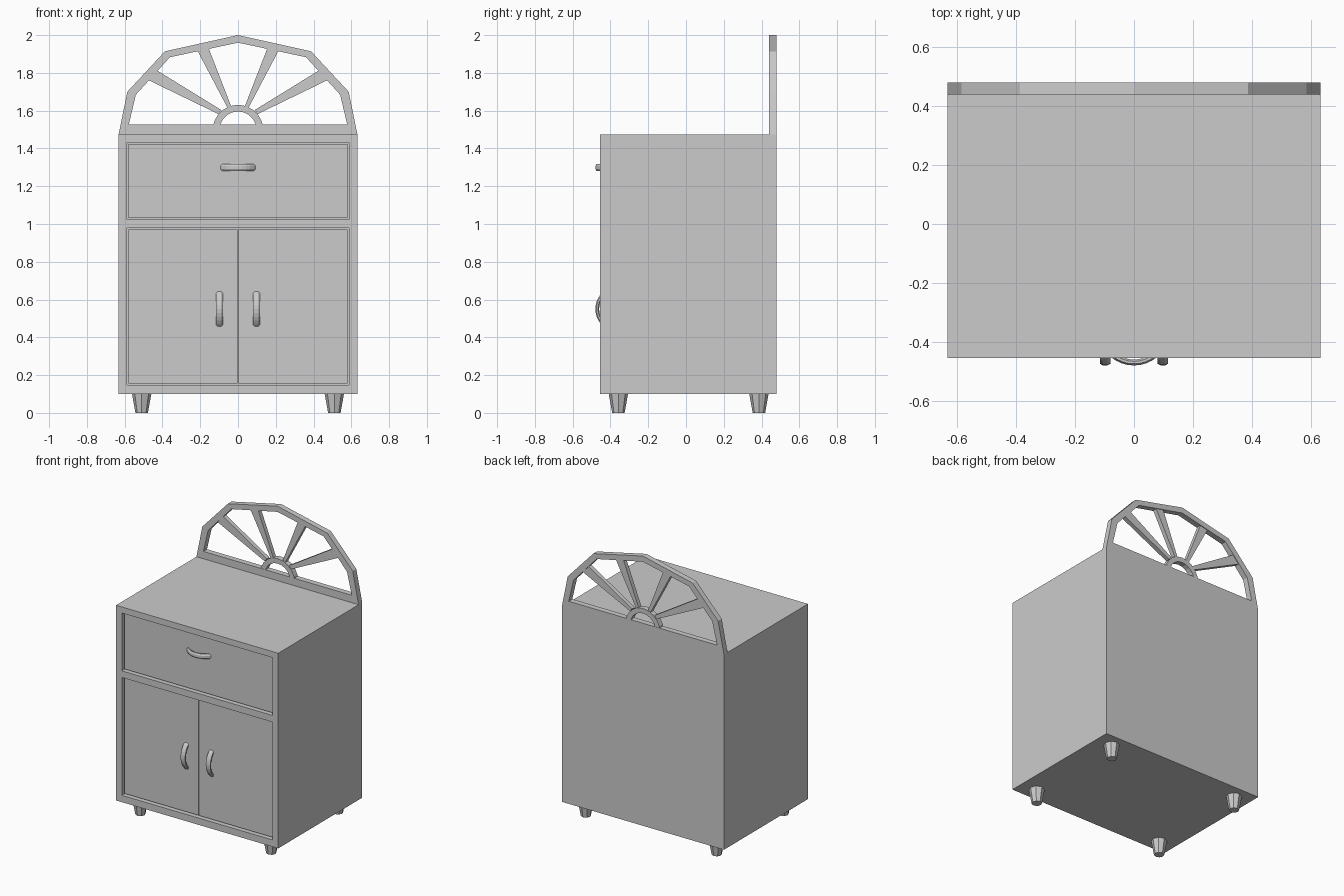
import bpy, bmesh, math
from mathutils import Vector

if "Cube" in bpy.data.objects:
    bpy.data.objects.remove(bpy.data.objects["Cube"])

FRONT, BACK = -0.455, 0.48
PANEL = -0.436          # face of the inset drawer and doors
FLOOR = -0.41           # bottom of the recesses
GAP = 0.008


def finish(name, bm):
    bmesh.ops.recalc_face_normals(bm, faces=bm.faces)
    me = bpy.data.meshes.new(name)
    bm.to_mesh(me)
    bm.free()
    ob = bpy.data.objects.new(name, me)
    bpy.context.collection.objects.link(ob)
    return ob


def box(name, x0, x1, y0, y1, z0, z1):
    bm = bmesh.new()
    bmesh.ops.create_cube(bm, size=1)
    for v in bm.verts:
        v.co = Vector(((x0 + x1) / 2 + v.co.x * (x1 - x0),
                       (y0 + y1) / 2 + v.co.y * (y1 - y0),
                       (z0 + z1) / 2 + v.co.z * (z1 - z0)))
    return finish(name, bm)


def plate(name, outer, y0, y1, inner=None):
    """Prism of an xz outline; with an inner loop it becomes a hollow frame."""
    bm = bmesh.new()
    loops = [[bm.verts.new((x, y, z)) for x, z in pts]
             for pts in (outer, inner) if pts for y in (y0, y1)]
    n = len(outer)
    if inner:
        pairs = [(0, 1), (2, 3), (0, 2), (1, 3)]
    else:
        pairs = [(0, 1)]
        bm.faces.new(loops[0])
        bm.faces.new(loops[1])
    for a, b in pairs:
        for i in range(n):
            j = (i + 1) % n
            bm.faces.new((loops[a][i], loops[a][j], loops[b][j], loops[b][i]))
    return finish(name, bm)


def handle(name, cx, cz, vertical):
    """Bowed pull: flattened octagonal section swept along an arc."""
    bm = bmesh.new()
    r, half, steps, sides = 0.112, math.radians(50), 10, 8
    rings = []
    for i in range(steps + 1):
        a = -half + 2 * half * i / steps
        ring = []
        for k in range(sides):
            t = 2 * math.pi * (k + 0.5) / sides
            rad, w = r + 0.0108 * math.cos(t), 0.019 * math.sin(t)
            u, y = rad * math.sin(a), -0.358 - rad * math.cos(a)
            ring.append(bm.verts.new((cx + w, y, cz + u) if vertical
                                     else (cx + u, y, cz + w)))
        rings.append(ring)
    for p, q in zip(rings, rings[1:]):
        for k in range(sides):
            m = (k + 1) % sides
            bm.faces.new((p[k], p[m], q[m], q[k]))
    bm.faces.new(rings[0])
    bm.faces.new(rings[-1])
    return finish(name, bm)


def mirrored(half):
    """Left half of an outline, apex last, completed to the right."""
    return half + [(-x, z) for x, z in reversed(half[:-1])]


# Cabinet body with drawer and door recesses
body = box("cabinet_body", -0.632, 0.632, FRONT, BACK, 0.10, 1.475)
for name, z0, z1 in (("drawer_recess", 1.025, 1.432), ("door_recess", 0.148, 0.978)):
    cutter = box(name, -0.587, 0.587, FRONT - 0.1, FLOOR, z0, z1)
    cutter.hide_render = True
    mod = body.modifiers.new(name, 'BOOLEAN')
    mod.operation = 'DIFFERENCE'
    mod.solver = 'EXACT'
    mod.object = cutter
    bpy.context.view_layer.objects.active = body
    bpy.ops.object.modifier_apply(modifier=mod.name)
    bpy.data.objects.remove(cutter)

# Drawer front and doors
px = 0.587 - GAP
box("drawer_front", -px, px, PANEL, FLOOR, 1.025 + GAP, 1.432 - GAP)
box("left_door", -px, -0.003, PANEL, FLOOR, 0.148 + GAP, 0.978 - GAP)
box("right_door", 0.003, px, PANEL, FLOOR, 0.148 + GAP, 0.978 - GAP)

# Handles
handle("drawer_handle", 0, 1.299, False)
handle("left_door_handle", -0.098, 0.55, True)
handle("right_door_handle", 0.098, 0.55, True)

# Tapered octagonal legs
for sx, side in ((-1, "left"), (1, "right")):
    for y, end in ((-0.358, "front"), (0.386, "back")):
        bm = bmesh.new()
        bmesh.ops.create_cone(bm, cap_ends=True, segments=8,
                              radius1=0.033, radius2=0.051, depth=0.10)
        bmesh.ops.translate(bm, verts=bm.verts, vec=(sx * 0.51, y, 0.05))
        finish(f"{end}_{side}_leg", bm)

# Arched back frame
plate("arch_frame",
      mirrored([(-0.632, 1.475), (-0.586, 1.70), (-0.387, 1.914), (0, 2.0)]),
      0.44, BACK,
      mirrored([(-0.578, 1.527), (-0.541, 1.684), (-0.36, 1.883), (0, 1.96)]))

# Half-round hub at the middle of the bottom rail
arc = [math.pi * i / 10 for i in range(11)]
hub = [(r * math.cos(a), 1.497 + r * math.sin(a))
       for r, angles in ((0.134, arc), (0.099, arc[::-1])) for a in angles]
plate("arch_hub", hub, 0.441, BACK - 0.001)

# Tapered spokes
spokes = (("outer", [(-0.485, 1.767), (-0.432, 1.815), (-0.088, 1.603), (-0.104, 1.582)]),
          ("inner", [(-0.217, 1.922), (-0.157, 1.935), (-0.033, 1.615), (-0.053, 1.610)]))
for kind, pts in spokes:
    for s, side in ((1, "left"), (-1, "right")):
        plate(f"{kind}_{side}_spoke", [(s * x, z) for x, z in pts], 0.445, 0.475)
